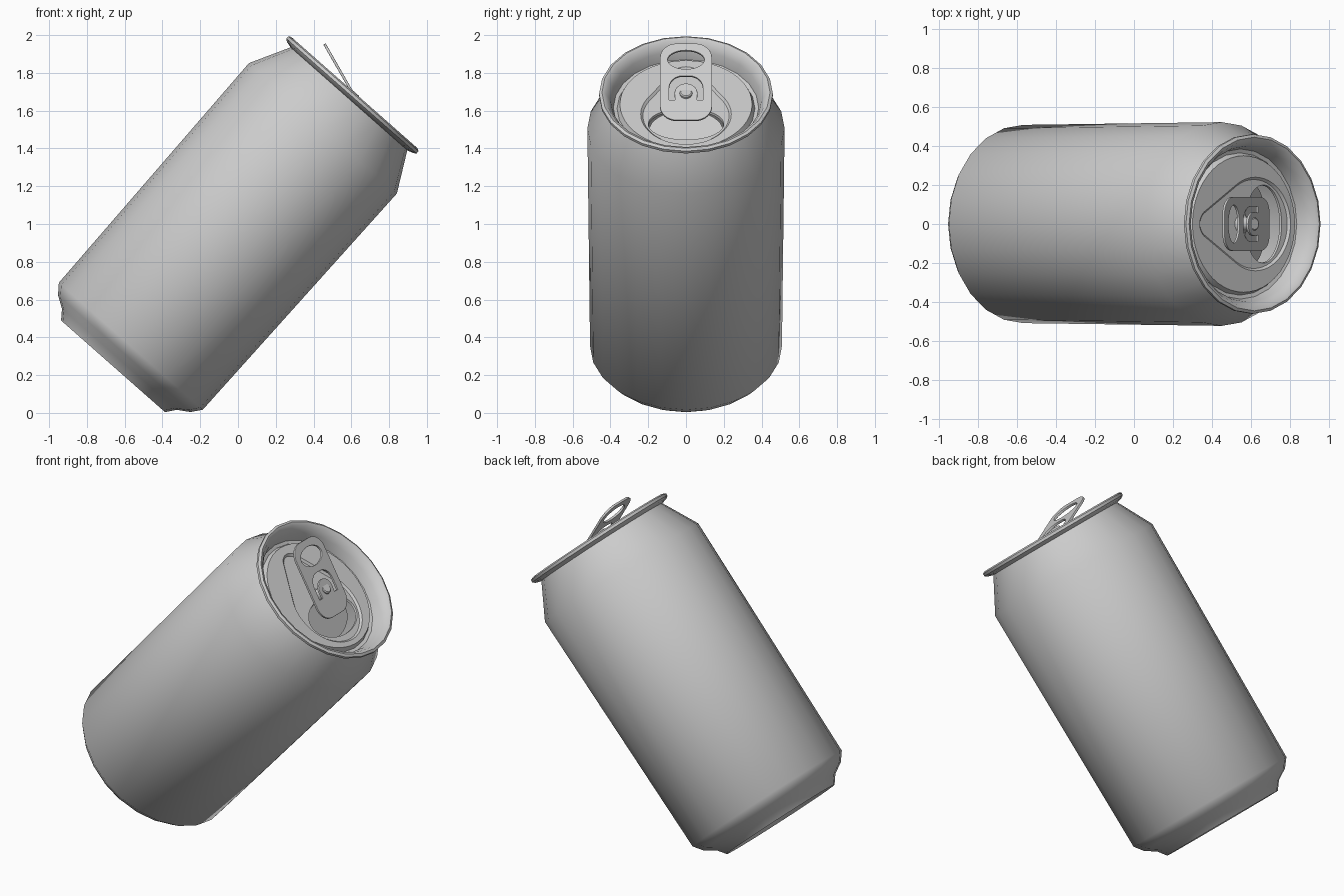
import bpy, bmesh
from math import sin, cos, pi, radians
from mathutils import Matrix

if "Cube" in bpy.data.objects:
    bpy.data.objects.remove(bpy.data.objects["Cube"])

# whole can leans over towards +x
CAN = Matrix.Translation((-0.496, 0, 0.434)) @ Matrix.Rotation(radians(41.4), 4, 'Y')
SIDES = 24


def finish(ob, matrix, angle=40):
    bpy.context.view_layer.update()
    ob.matrix_world = matrix
    bpy.ops.object.select_all(action='DESELECT')
    ob.select_set(True)
    bpy.context.view_layer.objects.active = ob
    if ob.type == 'CURVE':
        bpy.ops.object.convert(target='MESH')
    bpy.ops.object.shade_smooth_by_angle(angle=radians(angle))


def loft(name, rings, cap_start=False, cap_end=False, matrix=CAN, angle=40):
    """Join equal-length rings of points with quads."""
    bm = bmesh.new()
    vs = [[bm.verts.new(p) for p in ring] for ring in rings]
    n = len(vs[0])
    for a, b in zip(vs, vs[1:]):
        for i in range(n):
            j = (i + 1) % n
            bm.faces.new((a[i], a[j], b[j], b[i]))
    if cap_start:
        bm.faces.new(vs[0][::-1])
    if cap_end:
        bm.faces.new(vs[-1])
    me = bpy.data.meshes.new(name)
    bm.to_mesh(me)
    bm.free()
    ob = bpy.data.objects.new(name, me)
    bpy.context.collection.objects.link(ob)
    finish(ob, matrix, angle)
    return ob


def ellipse(cx, rx, ry, z, n=SIDES):
    return [(cx + rx * cos(2 * pi * i / n), ry * sin(2 * pi * i / n), z) for i in range(n)]


def circle(r, z, n=SIDES):
    return ellipse(0, r, r, z, n)


def teardrop(inset, z, n=48):
    """Outline round a big circle near the mouth and a small one behind the tab."""
    pts = []
    for i in range(n):
        a = 2 * pi * i / n
        cx, r = (-0.22, 0.08) if -cos(a) > 0.53 else (0.08, 0.24)
        pts.append((cx + (r - inset) * cos(a), (r - inset) * sin(a), z))
    return pts


# body: domed base, foot, slightly flared wall, shoulder and neck
body = [(0.02, -0.13), (0.15, -0.14), (0.26, -0.175), (0.335, -0.235), (0.367, -0.25),
        (0.405, -0.20), (0.468, -0.16), (0.508, -0.108), (0.522, 1.43), (0.412, 1.638)]
loft("can_body", [circle(r, z) for r, z in body], cap_start=True)

# rolled rim and the wall down to the countersink
rim = [(0.412, 1.638), (0.445, 1.647), (0.46, 1.658), (0.46, 1.674), (0.445, 1.682),
       (0.428, 1.675), (0.40, 1.63), (0.385, 1.575), (0.365, 1.57), (0.35, 1.60)]
loft("rim", [circle(r, z) for r, z in rim])

# lid panel with a shallow teardrop recess and an open mouth
loft("lid_panel", [circle(0.35, 1.60, 48), teardrop(0, 1.60), teardrop(0.012, 1.588),
                   ellipse(0.145, 0.125, 0.20, 1.588, 48),
                   ellipse(0.145, 0.122, 0.197, 1.575, 48)], angle=25)

# mouth flap pushed down into the can, hinged under the tab
hinge = CAN @ Matrix.Translation((0.02, 0, 1.575)) @ Matrix.Rotation(radians(22), 4, 'Y')
loft("mouth_flap", [ellipse(0.125, 0.124, 0.197, -0.006, 32),
                    ellipse(0.125, 0.124, 0.197, 0.0, 32)], True, True, matrix=hinge)

# rivet
loft("rivet", [circle(0.05, 1.588, 16), circle(0.034, 1.61, 16), circle(0.034, 1.68, 16),
               circle(0.028, 1.685, 16)], cap_end=True)


# pull tab: filled flat outline with a finger hole and a C-shaped slot
def arc(cx, cy, r, a0, a1, n=8):
    return [(cx + r * cos(radians(a0 + (a1 - a0) * i / n)),
             cy + r * sin(radians(a0 + (a1 - a0) * i / n))) for i in range(n + 1)]


def round_box(x0, x1, half, r0, r1):
    return (arc(x1 - r1, half - r1, r1, 90, 0) + arc(x1 - r1, r1 - half, r1, 0, -90)
            + arc(x0 + r0, r0 - half, r0, -90, -180) + arc(x0 + r0, half - r0, r0, 180, 90))


outline = round_box(-0.302, 0.16, 0.135, 0.085, 0.085)
finger_hole = [(x, y) for x, y, z in ellipse(-0.206, 0.06, 0.1, 0, 28)]
slot = ([(0.042, 0.092)] + arc(-0.035, 0.017, 0.075, 90, 180) + arc(-0.035, -0.017, 0.075, 180, 270)
        + [(0.042, -0.092), (0.042, -0.055)] + arc(0, 0, 0.058, -90, -270, 14) + [(0.042, 0.055)])

cu = bpy.data.curves.new("pull_tab", 'CURVE')
cu.dimensions = '2D'
cu.fill_mode = 'BOTH'
cu.extrude = 0.004
cu.bevel_depth = 0.003
cu.bevel_resolution = 1
for pts in (outline, finger_hole, slot):
    sp = cu.splines.new('POLY')
    sp.points.add(len(pts) - 1)
    for p, (x, y) in zip(sp.points, pts):
        p.co = (x, y, 0, 1)
    sp.use_cyclic_u = True
tab = bpy.data.objects.new("pull_tab", cu)
bpy.context.collection.objects.link(tab)
finish(tab, CAN @ Matrix.Translation((0, 0, 1.672)) @ Matrix.Rotation(radians(18.8), 4, 'Y'))
